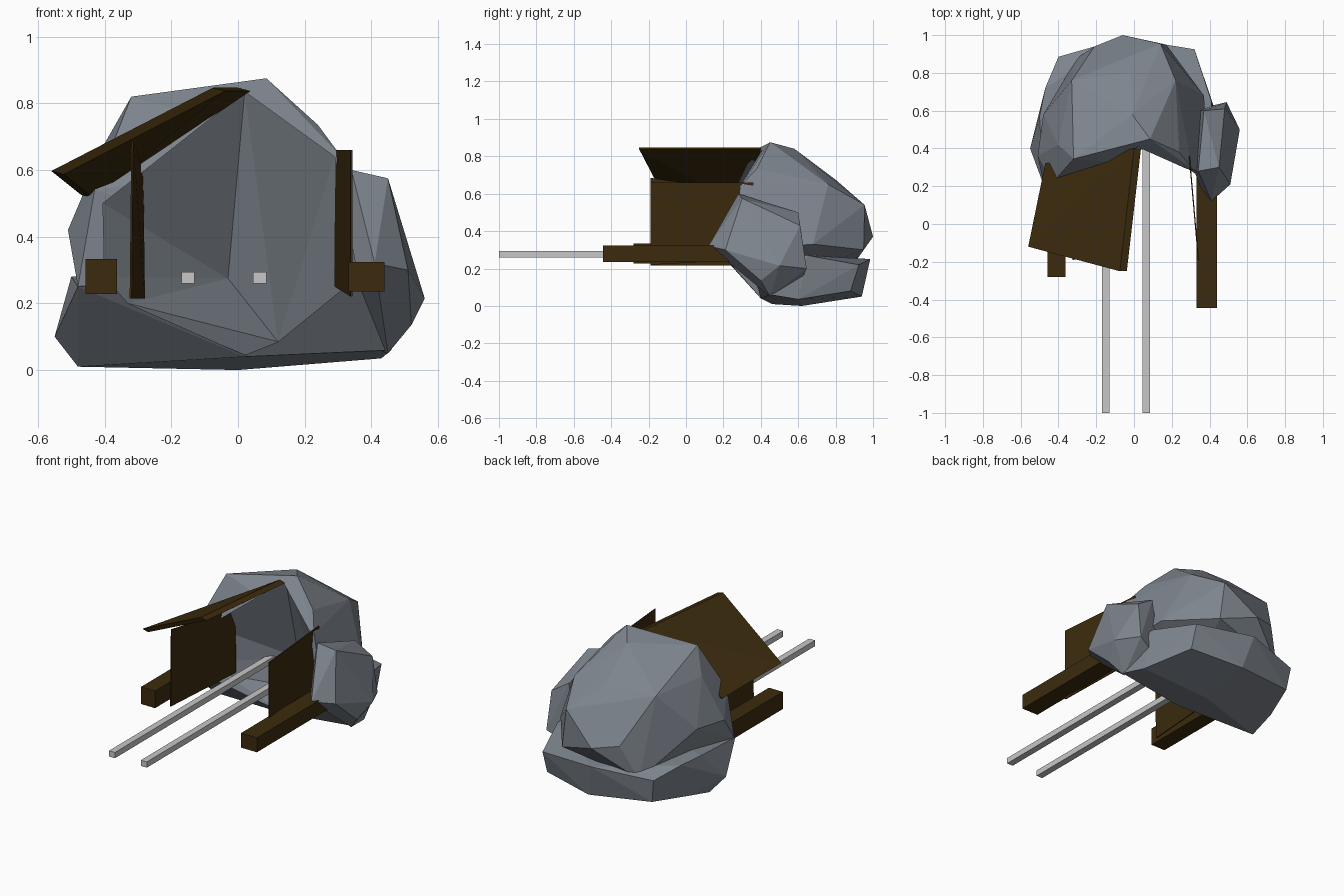
import bpy
import bmesh
from mathutils import Vector

default_cube = bpy.data.objects.get("Cube")
if default_cube:
    bpy.data.objects.remove(default_cube, do_unlink=True)


def make_material(name, colour):
    material = bpy.data.materials.new(name)
    material.use_nodes = True
    material.diffuse_color = (*colour, 1)
    material.node_tree.nodes["Principled BSDF"].inputs["Base Color"].default_value = (*colour, 1)
    return material


stone = make_material("blue grey stone", (0.21, 0.235, 0.27))
timber = make_material("dark brown timber", (0.045, 0.024, 0.004))
steel = make_material("pale steel", (0.57, 0.57, 0.57))


def hull(name, points, material):
    """Faceted solid wrapped tightly around a few corner points."""
    bm = bmesh.new()
    for point in points:
        bm.verts.new(point)
    result = bmesh.ops.convex_hull(bm, input=bm.verts)
    loose = {v for v in result["geom_interior"] + result["geom_unused"]
             if isinstance(v, bmesh.types.BMVert)}
    bmesh.ops.delete(bm, geom=list(loose), context="VERTS")
    bmesh.ops.dissolve_limit(bm, angle_limit=0.08, verts=bm.verts, edges=bm.edges)
    bmesh.ops.recalc_face_normals(bm, faces=bm.faces)
    mesh = bpy.data.meshes.new(name)
    bm.to_mesh(mesh)
    bm.free()
    mesh.materials.append(material)
    obj = bpy.data.objects.new(name, mesh)
    bpy.context.scene.collection.objects.link(obj)
    return obj


def slab(name, corners, offset, material):
    """Flat panel given by its corners, thickened along an offset."""
    corners = [Vector(c) for c in corners]
    return hull(name, corners + [c + Vector(offset) for c in corners], material)


def beam(name, x, z, width, height, front, back, material):
    face = [(x + sx * width / 2, front, z + sz * height / 2)
            for sx in (-1, 1) for sz in (-1, 1)]
    return slab(name, face, (0, back - front, 0), material)


def combine(target, other, operation):
    """Merge or cut with another solid, then drop that solid."""
    modifier = target.modifiers.new("combine", "BOOLEAN")
    modifier.operation = operation
    modifier.solver = "EXACT"
    modifier.object = other
    bpy.context.view_layer.objects.active = target
    bpy.ops.object.modifier_apply(modifier=modifier.name)
    bpy.data.objects.remove(other, do_unlink=True)


# Upper dome of the boulder: crown, then rear and side shoulders
crown = [(.085, .45, .875), (-.32, .345, .82), (-.01, .58, .84), (.24, .38, .735),
         (.31, .29, .64), (-.33, .76, .67), (-.02, .8, .675), (.22, .76, .65),
         (-.4, .42, .68)]
shoulders = [(.14, .955, .54), (.17, .95, .3), (-.06, 1, .37), (-.21, .94, .4),
             (-.3, .88, .2), (.37, .68, .33), (.4, .25, .3), (-.43, .22, .54),
             (-.51, .36, .42), (-.48, .58, .44), (-.48, .22, .25), (0, .4, .1)]
boulder = hull("boulder", crown + shoulders, stone)

# Wider foot that forms a ledge around the back
foot_top = [(-.48, .21, .25), (-.5, .57, .28), (-.47, .72, .27), (-.4, .885, .22),
            (-.05, .985, .25), (.32, .925, .22), (.41, .65, .27), (.4, .25, .3)]
foot_base = [(-.55, .4, .1), (-.46, .64, .05), (-.38, .87, .08), (0, .94, .05),
             (.32, .88, .08), (.43, .6, .035), (.46, .45, .06), (0, .62, 0),
             (-.48, .46, .01), (.02, .4, .04)]
combine(boulder, hull("foot", foot_top + foot_base, stone), "UNION")

# Smaller rock bulging out of the left side
side_rock = hull("side_rock", [
    (.34, .28, .6), (.45, .3, .575), (.37, .6, .5), (.48, .61, .43),
    (.41, .12, .32), (.51, .21, .3), (.56, .5, .215), (.49, .645, .2),
    (.52, .4, .135), (.45, .45, .05), (.31, .25, .32), (.3, .6, .1)], stone)
combine(boulder, side_rock, "UNION")

# Hollow cave mouth with a low floor, cut forward from its rear corners
mouth = [(.02, .43, .835), (-.03, .63, .275), (.12, .68, .085), (.02, .4, .045),
         (-.405, .3, .5), (-.4, .3, .28), (-.33, .35, .2), (.29, .33, .64), (.36, .27, .28)]
cave_cutter = slab("cave_cutter", mouth, (0, -1, 0), stone)
combine(boulder, cave_cutter, "DIFFERENCE")

# Rails running out of the cave
for name, x in (("right_rail", -.15), ("left_rail", .065)):
    beam(name, x, .277, .04, .035, -1, .55, steel)

# Timber sills on each side
beam("right_sill", -.41, .28, .094, .105, -.28, .32, timber)
beam("left_sill", .385, .28, .108, .088, -.445, .32, timber)

# Upright wall panels, splayed slightly toward the front
slab("right_wall", [(-.325, -.19, .215), (-.285, .38, .215),
                    (-.29, .38, .6), (-.32, -.19, .685)], (.006, 0, 0), timber)
slab("left_wall", [(.338, -.19, .22), (.29, .36, .25),
                   (.29, .36, .66), (.338, -.19, .66)], (.006, 0, 0), timber)

# Tilted roof slab
slab("roof", [(-.56, -.12, .597), (-.075, -.25, .847),
              (0, .4, .847), (-.47, .32, .525)], (.037, 0, -.01), timber)
